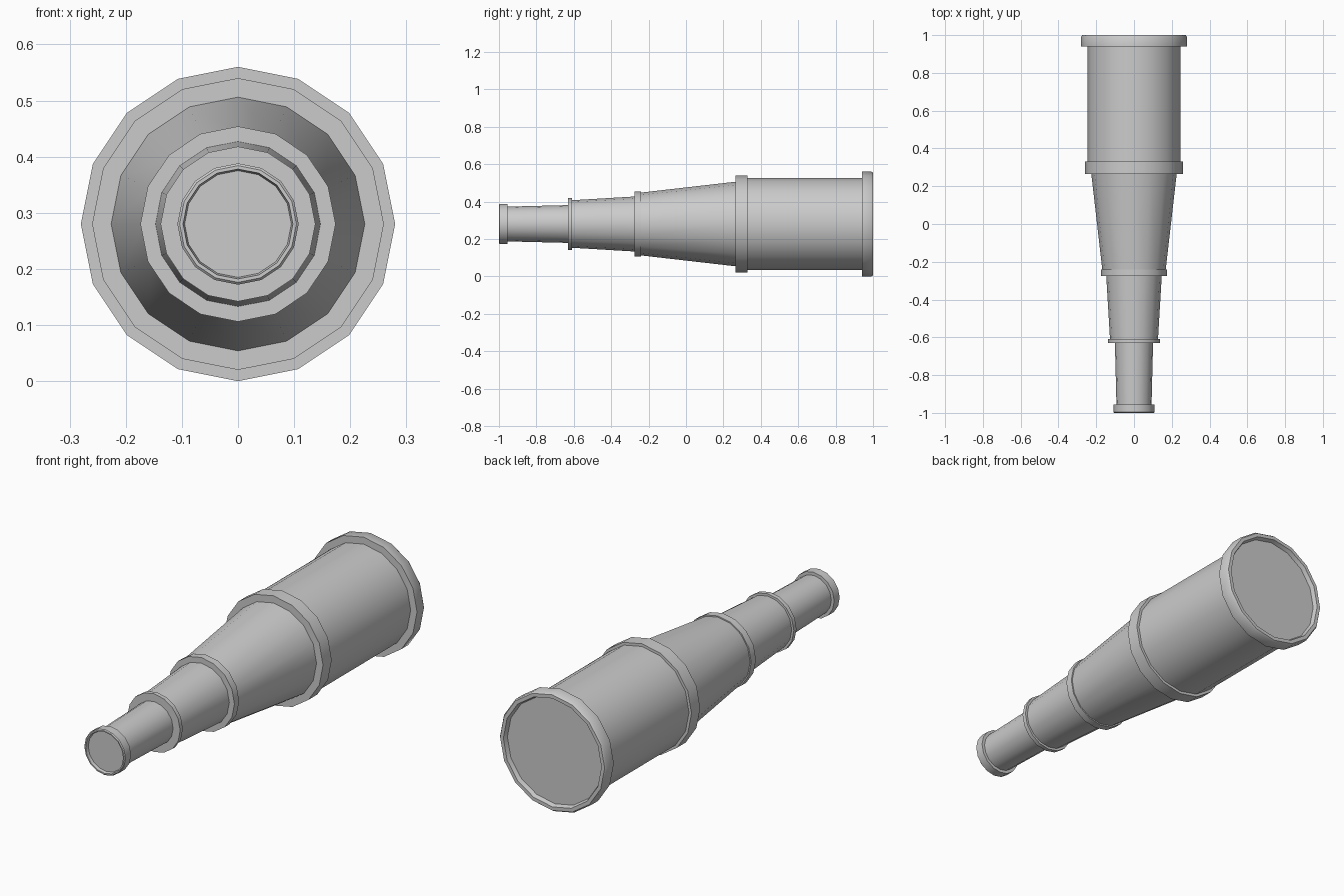
import bpy, bmesh, math

if "Cube" in bpy.data.objects:
    bpy.data.objects.remove(bpy.data.objects["Cube"])

SIDES = 16
AXIS_Z = 0.28


def lathe(name, profile, cap=False, smooth=40):
    """Spin (y, radius) points around the long axis; cap fills the last ring."""
    bm = bmesh.new()
    rings = []
    for y, r in profile:
        rings.append([bm.verts.new((r * math.cos(2 * math.pi * i / SIDES), y,
                                    r * math.sin(2 * math.pi * i / SIDES)))
                      for i in range(SIDES)])
    for a, b in zip(rings, rings[1:]):
        for i in range(SIDES):
            j = (i + 1) % SIDES
            bm.faces.new((a[i], a[j], b[j], b[i]))
    if cap:
        bm.faces.new(rings[-1])
    bmesh.ops.recalc_face_normals(bm, faces=bm.faces)
    mesh = bpy.data.meshes.new(name)
    bm.to_mesh(mesh)
    bm.free()
    obj = bpy.data.objects.new(name, mesh)
    obj.location.z = AXIS_Z
    bpy.context.collection.objects.link(obj)
    bpy.ops.object.select_all(action='DESELECT')
    obj.select_set(True)
    bpy.context.view_layer.objects.active = obj
    bpy.ops.object.shade_smooth_by_angle(angle=math.radians(smooth))
    return obj


# Nested tube sections, widest to narrowest
lathe("main_barrel", [(0.33, 0.247), (0.94, 0.247)])
lathe("tapered_barrel", [(-0.24, 0.168), (0.265, 0.226)])
lathe("middle_draw_tube", [(-0.61, 0.127), (-0.275, 0.147)])
lathe("eyepiece_tube", [(-0.955, 0.093), (-0.63, 0.101)])

# Collars whose front and back faces step down to the tubes they join
COLLARS = [
    ("main_collar", 0.265, 0.33, 0.26, 0.226, 0.247),
    ("middle_collar", -0.275, -0.24, 0.174, 0.147, 0.168),
    ("eyepiece_collar", -0.63, -0.61, 0.138, 0.101, 0.127),
]
for name, y0, y1, r, r_front, r_back in COLLARS:
    lathe(name, [(y0, r_front), (y0, r), (y1, r), (y1, r_back)])

# End rims, each with a shallow recess closed by a lens
lathe("objective_rim", [(0.94, 0.247), (0.94, 0.28), (0.992, 0.28),
                        (1.0, 0.274), (1.0, 0.257), (0.98, 0.25)])
lathe("objective_lens", [(0.98, 0.25)], cap=True)
lathe("eyepiece_rim", [(-0.955, 0.093), (-0.955, 0.108), (-0.996, 0.108),
                       (-1.0, 0.104), (-1.0, 0.098), (-0.985, 0.095)])
lathe("eyepiece_lens", [(-0.985, 0.095)], cap=True)
